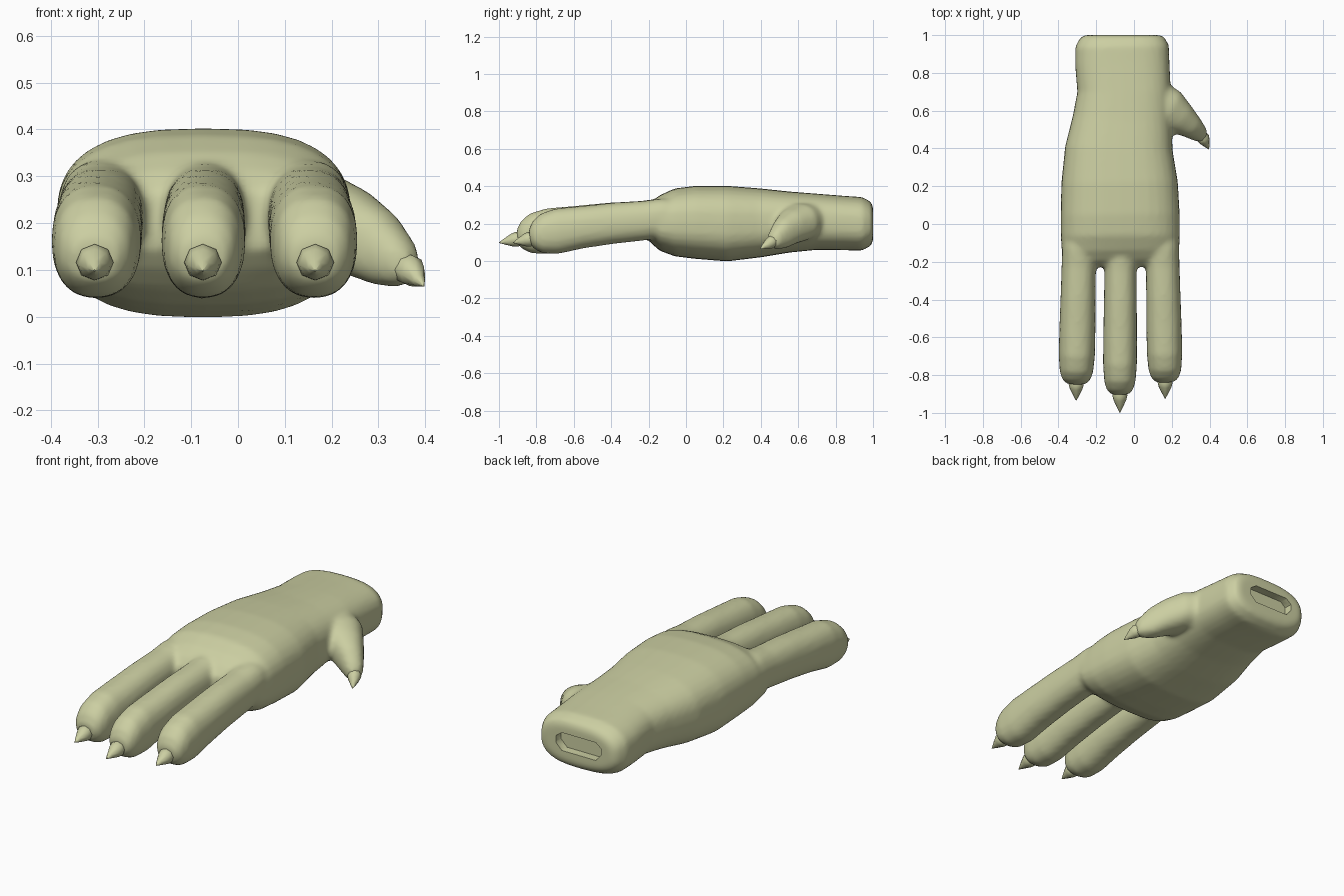
import bpy, bmesh, math
from mathutils import Vector

if "Cube" in bpy.data.objects:
    bpy.data.objects.remove(bpy.data.objects["Cube"])

skin = bpy.data.materials.new("pale_olive_skin")
skin.diffuse_color = (0.60, 0.62, 0.36, 1)
skin.use_nodes = True
skin.node_tree.nodes["Principled BSDF"].inputs["Base Color"].default_value = skin.diffuse_color


def add_tube(bm, stations, power=2.3, sides=20):
    """Loft closed rounded rings; each station is (centre, half_width, half_height)."""
    pts = [Vector(s[0]) for s in stations]
    rings = []
    for i, (_, hw, hh) in enumerate(stations):
        d = (pts[min(i + 1, len(pts) - 1)] - pts[max(i - 1, 0)])
        d.z *= 0.3
        d.normalize()
        side = d.cross(Vector((0, 0, 1))).normalized()
        up = side.cross(d)
        ring = []
        for k in range(sides):
            a = 2 * math.pi * k / sides
            c, s = math.cos(a), math.sin(a)
            u = math.copysign(abs(c) ** (2 / power), c) * hw
            v = math.copysign(abs(s) ** (2 / power), s) * hh
            ring.append(bm.verts.new(pts[i] + side * u + up * v))
        rings.append(ring)
    faces = [bm.faces.new(rings[0]), bm.faces.new(rings[-1])]
    for a, b in zip(rings, rings[1:]):
        for k in range(sides):
            j = (k + 1) % sides
            faces.append(bm.faces.new((a[k], a[j], b[j], b[k])))
    bmesh.ops.recalc_face_normals(bm, faces=faces)


def box_station(y, x0, x1, z0, z1):
    return ((x0 + x1) / 2, y, (z0 + z1) / 2), (x1 - x0) / 2, (z1 - z0) / 2


def make_object(name, bm):
    me = bpy.data.meshes.new(name)
    bm.to_mesh(me)
    bm.free()
    me.materials.append(skin)
    ob = bpy.data.objects.new(name, me)
    bpy.context.collection.objects.link(ob)
    return ob


def smooth(ob, angle):
    bpy.ops.object.select_all(action='DESELECT')
    ob.select_set(True)
    bpy.context.view_layer.objects.active = ob
    bpy.ops.object.shade_smooth_by_angle(angle=math.radians(angle))


bm = bmesh.new()

# Wrist and palm, back to front
palm = [
    (1.00, -0.265, 0.135, 0.105, 0.295),
    (0.985, -0.29, 0.16, 0.08, 0.32),
    (0.94, -0.312, 0.185, 0.055, 0.342),
    (0.85, -0.312, 0.188, 0.058, 0.348),
    (0.70, -0.30, 0.195, 0.06, 0.36),
    (0.55, -0.325, 0.20, 0.045, 0.372),
    (0.40, -0.365, 0.205, 0.02, 0.388),
    (0.22, -0.385, 0.232, -0.002, 0.402),
    (0.05, -0.388, 0.242, 0.012, 0.402),
    (-0.06, -0.388, 0.243, 0.025, 0.388),
    (-0.14, -0.383, 0.24, 0.055, 0.352),
    (-0.19, -0.37, 0.23, 0.10, 0.315),
    (-0.225, -0.34, 0.20, 0.14, 0.27),
]
add_tube(bm, [box_station(*p) for p in palm], 2.7, 32)

# Three fingers: (centre x at root, centre x at tip, half width, front y)
fingers = {"left": (-0.288, -0.306, 0.096, -0.845),
           "middle": (-0.07, -0.075, 0.09, -0.90),
           "right": (0.148, 0.165, 0.094, -0.835)}
# fraction of length, width scale, bottom z, top z
finger_profile = [(0.0, 0.85, 0.16, 0.33), (0.13, 0.95, 0.125, 0.335),
                  (0.25, 0.95, 0.11, 0.322), (0.45, 0.97, 0.092, 0.312),
                  (0.65, 1.0, 0.068, 0.295), (0.82, 1.0, 0.038, 0.282),
                  (0.92, 0.93, 0.04, 0.255), (0.97, 0.8, 0.058, 0.215),
                  (1.0, 0.55, 0.08, 0.165)]
for x0, x1, hw, tip in fingers.values():
    rows = []
    for t, w, z0, z1 in finger_profile:
        x = x0 + (x1 - x0) * t
        rows.append(box_station(-0.02 + (tip + 0.02) * t, x - hw * w, x + hw * w, z0, z1))
    add_tube(bm, rows)

# Thumb branching from the wrist side
add_tube(bm, [((0.10, 0.64, 0.22), 0.13, 0.10), ((0.19, 0.60, 0.205), 0.115, 0.10),
              ((0.25, 0.555, 0.18), 0.088, 0.092), ((0.31, 0.51, 0.145), 0.063, 0.08),
              ((0.35, 0.475, 0.118), 0.046, 0.055), ((0.372, 0.455, 0.105), 0.028, 0.032)])

raw = make_object("raw_hand", bm)

# Weld the parts into one soft skin
rm = raw.modifiers.new("weld", 'REMESH')
rm.mode = 'VOXEL'
rm.voxel_size = 0.013
sm = raw.modifiers.new("soften", 'SMOOTH')
sm.factor = 0.5
sm.iterations = 6

# Slot in the wrist end
bm = bmesh.new()
outline = [(-0.20, 0.19), (-0.17, 0.155), (0.03, 0.155), (0.065, 0.19),
           (0.065, 0.225), (0.03, 0.25), (-0.17, 0.25), (-0.20, 0.225)]
base = bm.faces.new([bm.verts.new((x, 0.955, z)) for x, z in outline])
ext = bmesh.ops.extrude_face_region(bm, geom=[base])
bmesh.ops.translate(bm, vec=(0, 0.12, 0),
                    verts=[v for v in ext["geom"] if isinstance(v, bmesh.types.BMVert)])
bmesh.ops.recalc_face_normals(bm, faces=bm.faces)
cutter = make_object("wrist_slot_cutter", bm)
cutter.hide_render = True
cut = raw.modifiers.new("slot", 'BOOLEAN')
cut.operation = 'DIFFERENCE'
cut.solver = 'EXACT'
cut.object = cutter

# Bake the modifiers so the slot edges can stay sharp
dg = bpy.context.evaluated_depsgraph_get()
mesh = bpy.data.meshes.new_from_object(raw.evaluated_get(dg))
hand = bpy.data.objects.new("hand", mesh)
bpy.context.collection.objects.link(hand)
mesh.materials.clear()
mesh.materials.append(skin)
for p in mesh.polygons:
    p.material_index = 0
for helper in (raw, cutter):
    bpy.data.objects.remove(helper)
smooth(hand, 50)


# Claws: eight-sided spikes that bulge a little past the base
def claw(name, root, tip, radius):
    root, tip = Vector(root), Vector(tip)
    d = tip - root
    q = d.to_track_quat('Z', 'Y')
    bm = bmesh.new()
    rings = []
    for t, r in ((0, 0.8), (0.25, 1.0), (0.45, 0.85), (0.75, 0.42), (1.0, 0.03)):
        rings.append([bm.verts.new(root + d * t + q @ Vector(
            (math.cos(k * math.pi / 4) * r * radius, math.sin(k * math.pi / 4) * r * radius, 0)))
            for k in range(8)])
    for a, b in zip(rings, rings[1:]):
        for k in range(8):
            bm.faces.new((a[k], a[(k + 1) % 8], b[(k + 1) % 8], b[k]))
    bm.faces.new(rings[0])
    bm.faces.new(rings[-1])
    bmesh.ops.recalc_face_normals(bm, faces=bm.faces)
    smooth(make_object(name, bm), 50)


for name, (x0, x1, hw, tip) in fingers.items():
    claw(name + "_claw", (x1, tip + 0.025, 0.122), (x1, tip - 0.09 - (0.01 if name == "middle" else 0), 0.098), 0.04)
claw("thumb_claw", (0.355, 0.475, 0.112), (0.397, 0.395, 0.065), 0.034)
